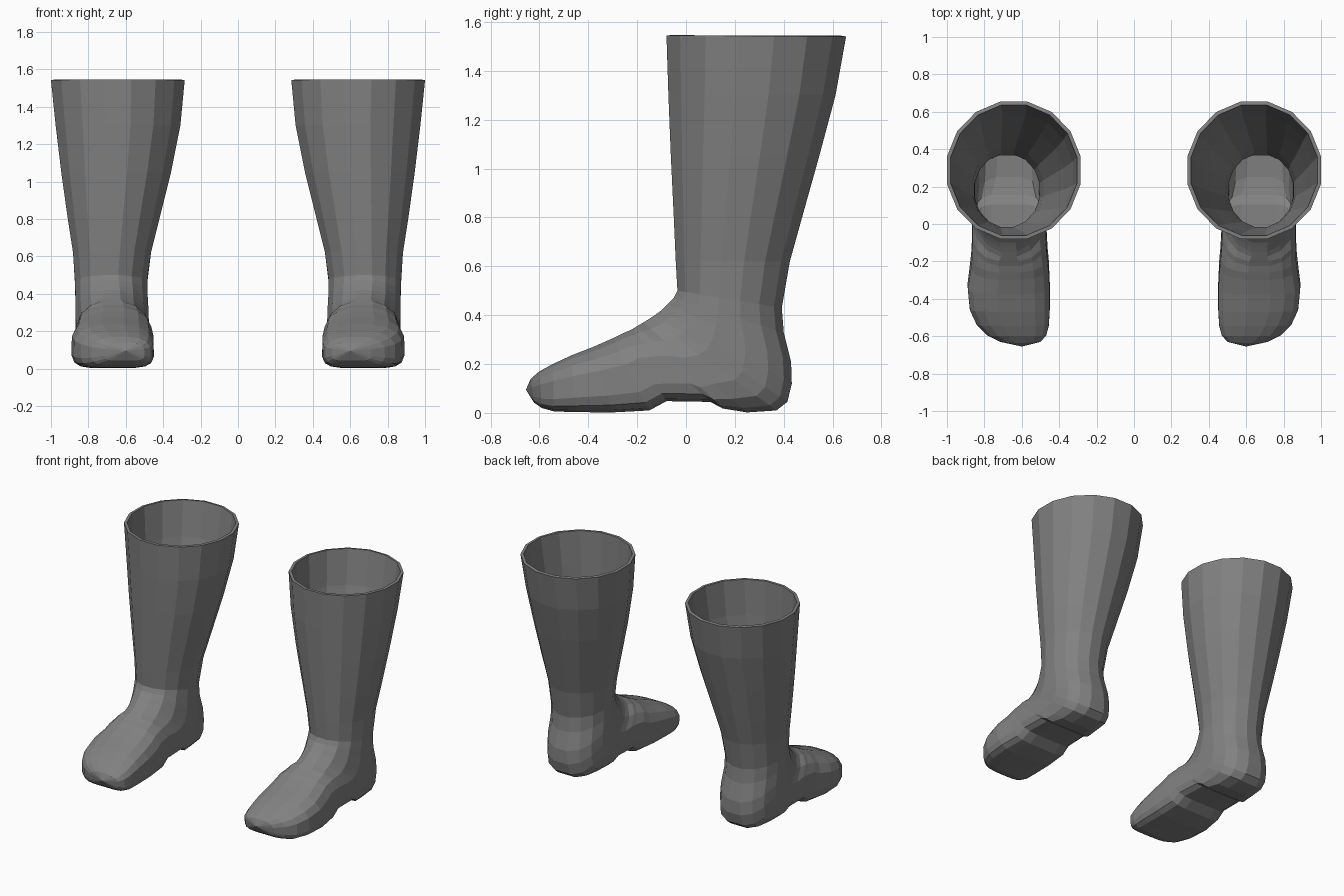
import bpy, bmesh, math

if "Cube" in bpy.data.objects:
    bpy.data.objects.remove(bpy.data.objects["Cube"])

SIDES = 16

# Shaft rings: front y, front z, back y, back z, inner x, outer x
SHAFT = [
    (-.080, 1.545, .655, 1.540, .285, 1.00),
    (-.072, 1.30, .612, 1.30, .308, .975),
    (-.062, 1.05, .545, 1.05, .358, .945),
    (-.050, .80, .475, .80, .420, .910),
    (-.042, .62, .425, .62, .465, .882),
    (-.035, .50, .392, .43, .485, .872),
]
# Foot rings fan round the heel, then run along the sole to the toe
HEEL = [
    (-.050, .47, .400, .33, .485, .870),
    (-.075, .445, .430, .21, .480, .870),
    (-.100, .42, .433, .12, .478, .870),
    (-.125, .402, .415, .045, .476, .868),
    (-.150, .385, .370, .010, .475, .866),
    (-.175, .37, .250, .002, .474, .865),
]
TOE = [
    (-.200, .355, .150, .018, .472, .865),
    (-.225, .340, .100, .045, .470, .865),
    (-.260, .325, -.080, .048, .462, .868),
    (-.300, .305, -.150, .010, .456, .874),
    (-.380, .270, -.300, .002, .450, .890),
    (-.470, .235, -.450, .003, .450, .878),
    (-.545, .200, -.540, .006, .455, .840),
    (-.600, .170, -.590, .020, .468, .785),
    (-.635, .140, -.622, .042, .500, .715),
]


def section(ring, n_top, n_low):
    """Rounded cross-section between a front/top point and a back/sole point."""
    ty, tz, by, bz, x0, x1 = ring
    unit = []
    for i in range(SIDES):
        a = 2 * math.pi * (i + .5) / SIDES
        c, s = math.cos(a), math.sin(a)
        n = n_top if c > 0 else n_low
        unit.append((math.copysign(abs(s) ** (2 / n), s),
                     math.copysign(abs(c) ** (2 / n), c)))
    mu = max(abs(u) for u, v in unit)
    top, low = max(v for u, v in unit), -min(v for u, v in unit)
    pts = []
    for u, v in unit:
        u /= mu
        v /= top if v > 0 else low
        pts.append(((x0 + x1) / 2 + u * (x1 - x0) / 2,
                    (ty + by) / 2 + v * (ty - by) / 2,
                    (tz + bz) / 2 + v * (tz - bz) / 2))
    return pts


def make_boot(name, side, mat):
    sections = [section(r, 2, 2) for r in SHAFT]
    sections += [section(r, 2.1, 2.1 + .22 * i) for i, r in enumerate(HEEL)]
    sections += [section(r, 2.5, 4.5) for r in TOE]
    bm = bmesh.new()
    rows = [[bm.verts.new((side * x, y, z)) for x, y, z in s] for s in sections]
    for a, b in zip(rows, rows[1:]):
        for i in range(SIDES):
            j = (i + 1) % SIDES
            bm.faces.new((a[i], a[j], b[j], b[i]))
    # Rounded toe tip
    tip = bm.verts.new((side * .60, -.655, .095))
    for i in range(SIDES):
        bm.faces.new((rows[-1][i], rows[-1][(i + 1) % SIDES], tip))
    # Normals point outwards, so the wall thickness grows inwards
    bm.normal_update()
    f = max(bm.faces, key=lambda q: side * q.calc_center_median().x)
    if f.normal.x * side < 0:
        bmesh.ops.reverse_faces(bm, faces=bm.faces[:])
    me = bpy.data.meshes.new(name)
    bm.to_mesh(me)
    bm.free()
    me.materials.append(mat)
    ob = bpy.data.objects.new(name, me)
    bpy.context.collection.objects.link(ob)
    wall = ob.modifiers.new("wall", 'SOLIDIFY')
    wall.thickness = .02
    wall.offset = -1


rubber = bpy.data.materials.new("dark grey rubber")
rubber.diffuse_color = (.22, .22, .22, 1)
rubber.use_nodes = True
rubber.node_tree.nodes["Principled BSDF"].inputs["Base Color"].default_value = rubber.diffuse_color

make_boot("right_boot", 1, rubber)
make_boot("left_boot", -1, rubber)
